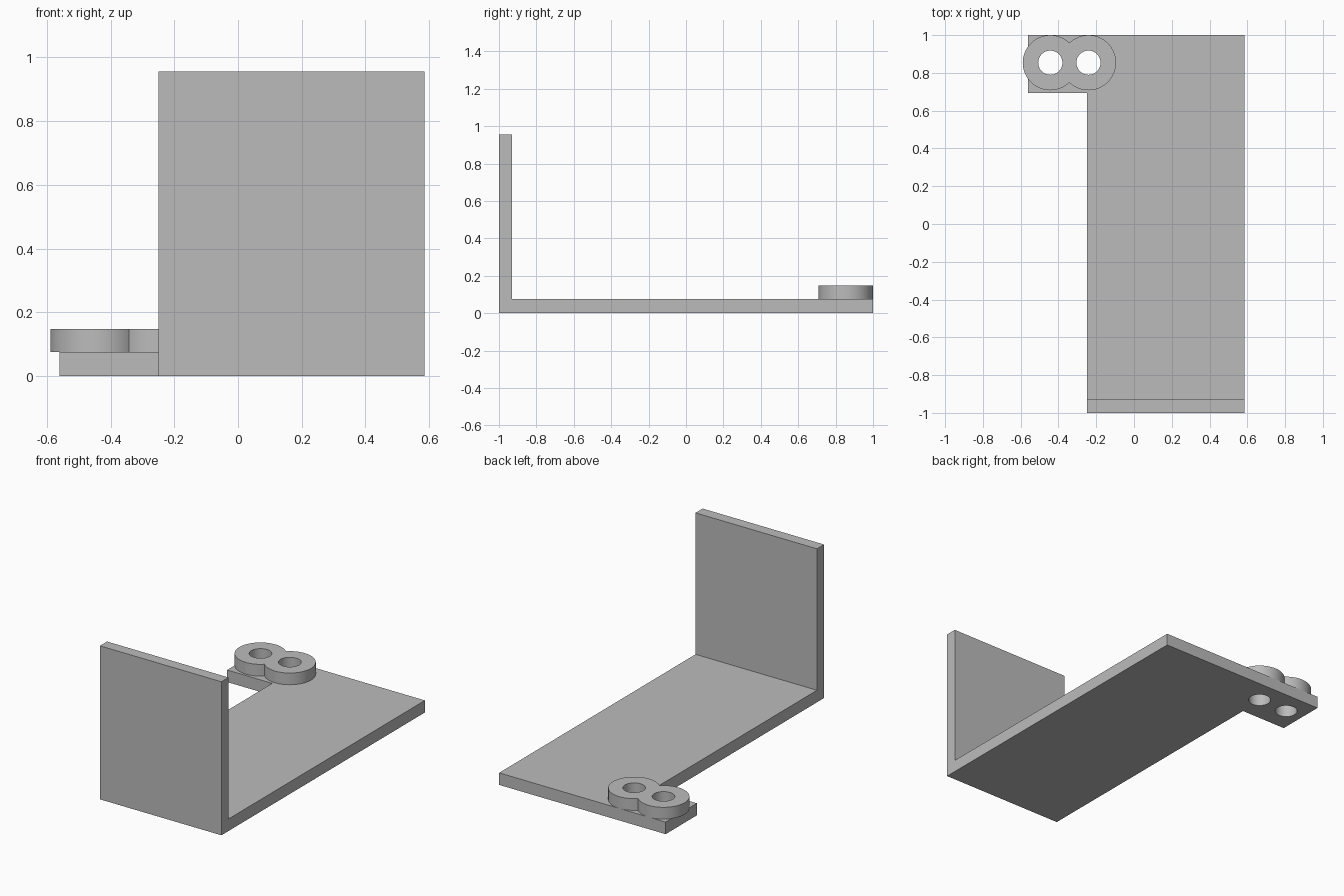
import bpy
import bmesh
from math import acos, cos, sin, pi, radians

cube = bpy.data.objects.get("Cube")
if cube:
    bpy.data.objects.remove(cube, do_unlink=True)

# Main sizes
THICK = 0.075
WALL_TOP = 0.955
WALL_Y = -0.93
RING_TOP = 0.148
RING_R, HOLE_R = 0.146, 0.064
RING_Y = 0.854
RING_X = (-0.443, -0.241)

grey = bpy.data.materials.new("plain grey")
grey.use_nodes = True
grey.diffuse_color = (0.5, 0.5, 0.5, 1)
grey.node_tree.nodes["Principled BSDF"].inputs["Base Color"].default_value = (0.5, 0.5, 0.5, 1)


def arc(cx, cy, r, start, end, steps):
    """Points along an arc, both ends included."""
    angles = [start + (end - start) * i / steps for i in range(steps + 1)]
    return [(cx + r * cos(a), cy + r * sin(a)) for a in angles]


def plate(outlines, bottom, top):
    """Extruded flat plate; outlines after the first are holes."""
    bm = bmesh.new()
    edges = []
    for points in outlines:
        verts = [bm.verts.new((x, y, bottom)) for x, y in points]
        edges += [bm.edges.new((v, verts[i - 1])) for i, v in enumerate(verts)]
    bmesh.ops.triangle_fill(bm, edges=edges, use_beauty=True)
    raise_faces(bm, bm.faces[:], top - bottom)
    return bm


def raise_faces(bm, faces, height):
    result = bmesh.ops.extrude_face_region(bm, geom=faces)
    moved = [g for g in result["geom"] if isinstance(g, bmesh.types.BMVert)]
    bmesh.ops.translate(bm, verts=moved, vec=(0, 0, height))
    bmesh.ops.recalc_face_normals(bm, faces=bm.faces[:])


def finish(bm, name):
    mesh = bpy.data.meshes.new(name)
    bm.to_mesh(mesh)
    bm.free()
    mesh.materials.append(grey)
    obj = bpy.data.objects.new(name, mesh)
    bpy.context.collection.objects.link(obj)
    bpy.ops.object.select_all(action="DESELECT")
    obj.select_set(True)
    bpy.context.view_layer.objects.active = obj
    bpy.ops.object.shade_smooth_by_angle(angle=radians(30))


holes = [arc(x, RING_Y, HOLE_R, 0, 2 * pi, 48)[:-1] for x in RING_X]

# Base plate with a side tab, and the upright wall raised from its front strip
base = [(-0.25, -1), (0.586, -1), (0.586, 1), (-0.56, 1), (-0.56, 0.693), (-0.25, 0.693)]
bm = plate([base] + holes, 0, THICK)
bmesh.ops.bisect_plane(bm, geom=bm.verts[:] + bm.edges[:] + bm.faces[:],
                       plane_co=(0, WALL_Y, 0), plane_no=(0, 1, 0))
bm.normal_update()
strip = [f for f in bm.faces if f.normal.z > 0.9 and f.calc_center_median().y < WALL_Y]
raise_faces(bm, strip, WALL_TOP - THICK)
finish(bm, "angle_bracket")

# Double ring: two merged discs around the holes
waist = acos((RING_X[1] - RING_X[0]) / 2 / RING_R)
right = arc(RING_X[1], RING_Y, RING_R, waist - pi, pi - waist, 48)
left = arc(RING_X[0], RING_Y, RING_R, waist, 2 * pi - waist, 48)
finish(plate([right[:-1] + left[:-1]] + holes, THICK, RING_TOP), "double_ring")
